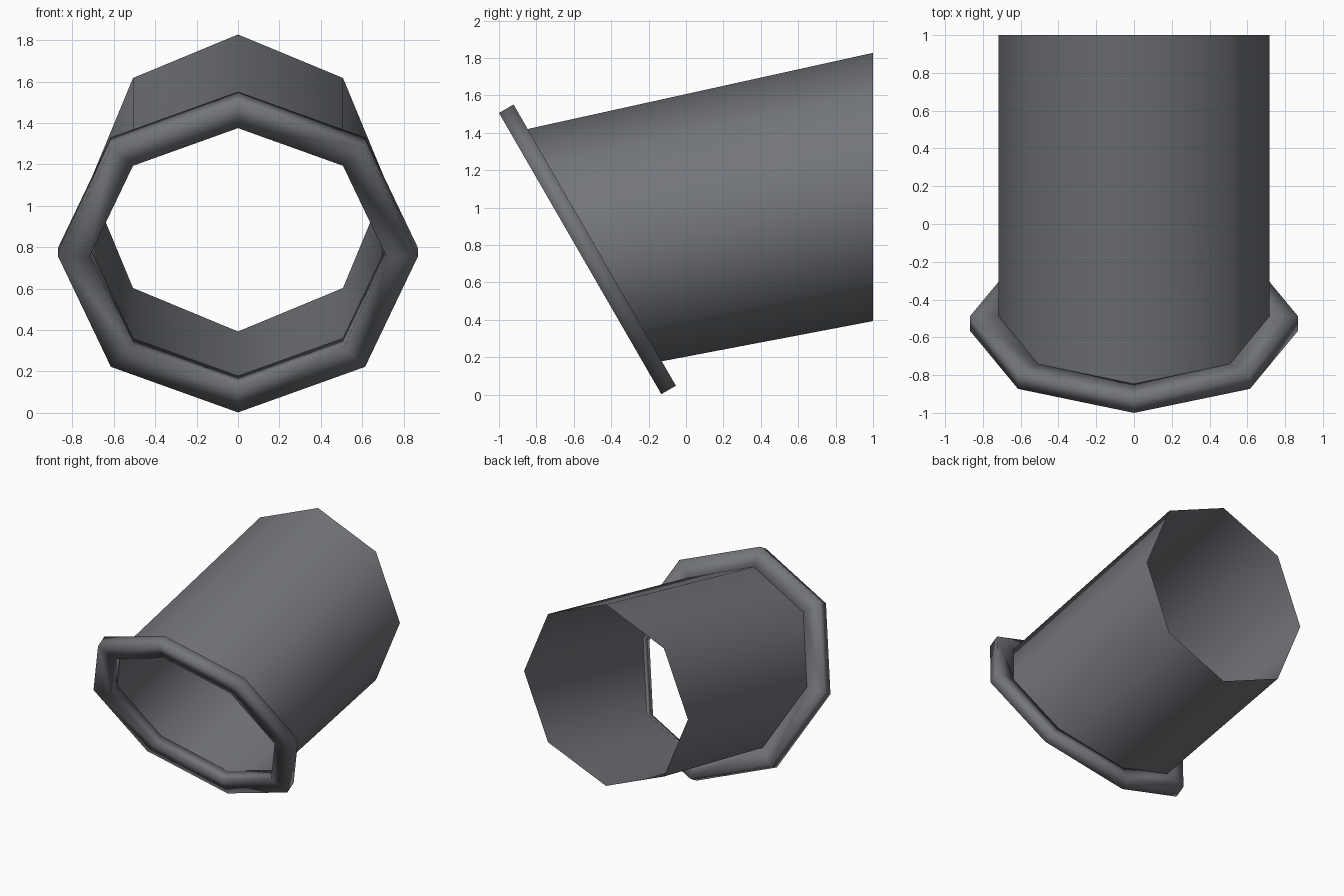
import bpy, bmesh, math
from mathutils import Vector

if "Cube" in bpy.data.objects:
    bpy.data.objects.remove(bpy.data.objects["Cube"])

SIDES = 8
TILT = math.radians(30)

mat = bpy.data.materials.new("dark grey")
mat.diffuse_color = (0.17, 0.178, 0.195, 1)
mat.use_nodes = True
mat.node_tree.nodes["Principled BSDF"].inputs["Base Color"].default_value = mat.diffuse_color


def ring(bm, centre, radius, tilt):
    """Octagon facing the front, leaning forward by tilt."""
    up = Vector((0, -math.sin(tilt), math.cos(tilt)))
    side = Vector((1, 0, 0))
    out = []
    for i in range(SIDES):
        a = 2 * math.pi * i / SIDES
        out.append(bm.verts.new(Vector(centre) + radius * (math.cos(a) * side + math.sin(a) * up)))
    return out


def loft(name, sections, closed):
    """Skin a list of (centre, radius, tilt) rings with smooth quads."""
    bm = bmesh.new()
    rings = [ring(bm, *s) for s in sections]
    pairs = list(zip(rings, rings[1:]))
    if closed:
        pairs.append((rings[-1], rings[0]))
    for a, b in pairs:
        for i in range(SIDES):
            j = (i + 1) % SIDES
            bm.faces.new((a[i], a[j], b[j], b[i])).smooth = True
    me = bpy.data.meshes.new(name)
    bm.to_mesh(me)
    bm.free()
    me.materials.append(mat)
    ob = bpy.data.objects.new(name, me)
    bpy.context.collection.objects.link(ob)
    return ob


BACK = (0, 1.0, 1.11)
RIM_BACK = (0, -0.488, 0.799)
RIM_FRONT = (0, -0.566, 0.754)
R_IN, R_OUT = 0.717, 0.868

# Open thin tube, cut vertical at the back and slanted at the front
loft("pipe", [(BACK, R_IN, 0), (RIM_BACK, R_IN, TILT)], False)

# Slanted collar round the front mouth
loft("flange", [(RIM_BACK, R_OUT, TILT), (RIM_FRONT, R_OUT, TILT),
                (RIM_FRONT, R_IN, TILT), (RIM_BACK, R_IN, TILT)], True)
